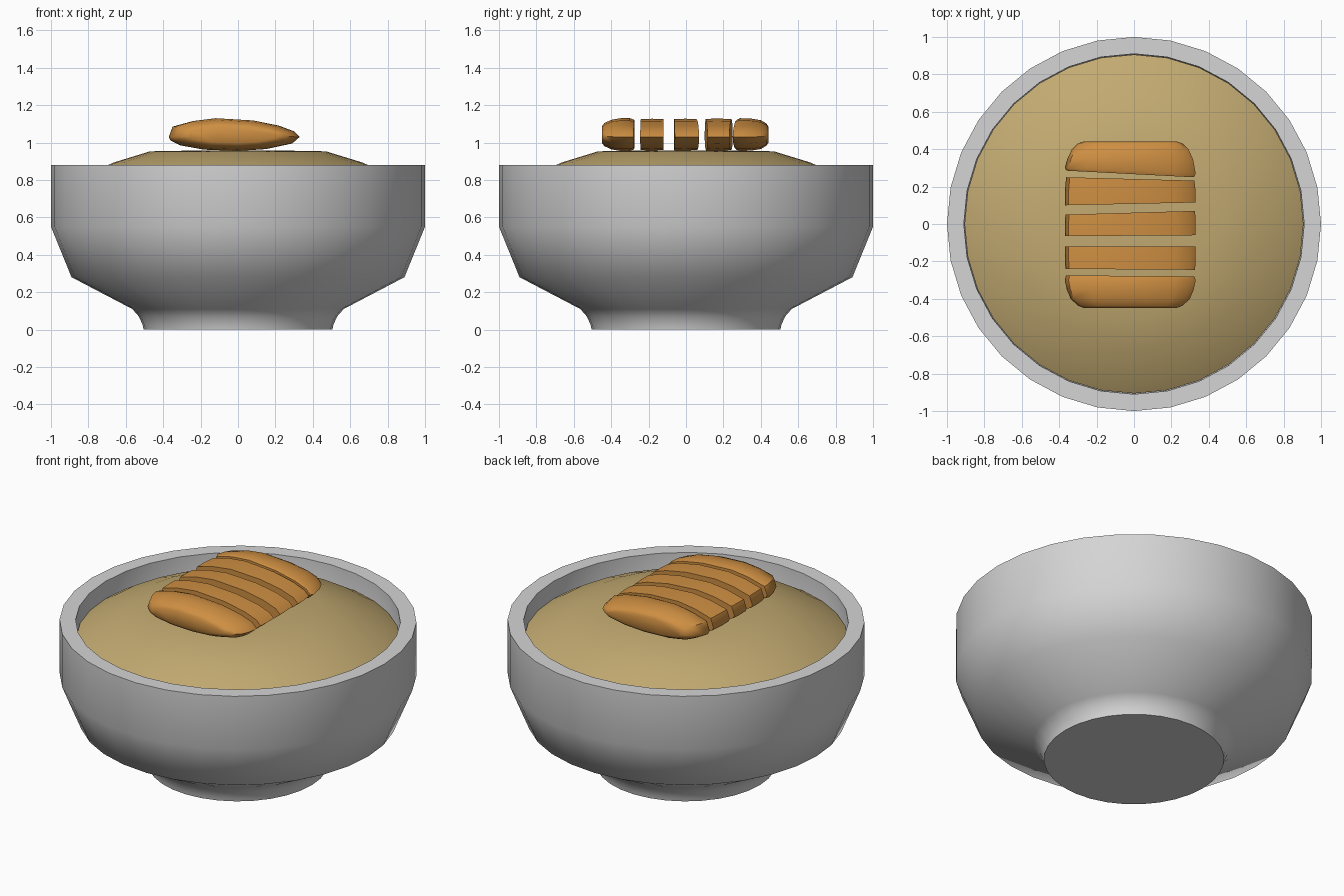
import bpy, math

if "Cube" in bpy.data.objects:
    bpy.data.objects.remove(bpy.data.objects["Cube"])

SIDES = 32


def material(name, rgb):
    m = bpy.data.materials.new(name)
    m.diffuse_color = (*rgb, 1)
    m.use_nodes = True
    m.node_tree.nodes["Principled BSDF"].inputs["Base Color"].default_value = m.diffuse_color
    return m


GREY = material("bowl grey", (0.66, 0.66, 0.66))
SOUP = material("soup tan", (0.54, 0.40, 0.165))
BREAD = material("crust brown", (0.62, 0.275, 0.055))


def make(name, verts, faces, mat, angle):
    me = bpy.data.meshes.new(name)
    me.from_pydata(verts, [], faces)
    me.materials.append(mat)
    ob = bpy.data.objects.new(name, me)
    bpy.context.collection.objects.link(ob)
    bpy.ops.object.select_all(action='DESELECT')
    ob.select_set(True)
    bpy.context.view_layer.objects.active = ob
    bpy.ops.object.mode_set(mode='EDIT')
    bpy.ops.mesh.select_all(action='SELECT')
    bpy.ops.mesh.normals_make_consistent(inside=False)
    bpy.ops.object.mode_set(mode='OBJECT')
    bpy.ops.object.shade_smooth_by_angle(angle=math.radians(angle))
    return ob


def loft(name, rings, mat, angle):
    """Skin equal-length rings of points and cap both ends."""
    n = len(rings[0])
    verts = [p for r in rings for p in r]
    faces = [(k * n + i, k * n + (i + 1) % n, (k + 1) * n + (i + 1) % n, (k + 1) * n + i)
             for k in range(len(rings) - 1) for i in range(n)]
    faces += [tuple(range(n)), tuple(range((len(rings) - 1) * n, len(rings) * n))]
    return make(name, verts, faces, mat, angle)


def lathe(name, profile, mat, angle):
    rings = [[(r * math.cos(2 * math.pi * i / SIDES), r * math.sin(2 * math.pi * i / SIDES), z)
              for i in range(SIDES)] for r, z in profile]
    return loft(name, rings, mat, angle)


# Bowl: foot, flared body, rim and inner wall
lathe("bowl", [(0.505, 0), (0.51, 0.025), (0.53, 0.07), (0.565, 0.11), (0.89, 0.28),
               (1.0, 0.55), (1.0, 0.88), (0.91, 0.88), (0.905, 0.55), (0.8, 0.35),
               (0.5, 0.2)], GREY, 60)

# Soup: shallow dome
lathe("soup", [(0.906, 0.70), (0.906, 0.775), (0.83, 0.822), (0.66, 0.895),
               (0.47, 0.953), (0.2, 0.958)], SOUP, 40)

# Bread slices: lens-shaped cross-section in x, z
LENS = [(-0.37, 1.03), (-0.35, 1.085), (-0.24, 1.115), (-0.12, 1.13), (0.08, 1.118),
        (0.22, 1.09), (0.30, 1.06), (0.33, 1.03), (0.29, 0.995), (0.15, 0.965),
        (0.0, 0.955), (-0.18, 0.962), (-0.31, 0.985), (-0.36, 1.01)]


def bread(name, sections, bow=0.0):
    """Each section: y at left end, y at right end, x scale, z scale.
    bow pulls the ends towards y = 0."""
    rings = []
    for ya, yb, sx, sz in sections:
        ring = []
        for x, z in LENS:
            t = (x + 0.37) / 0.7
            y = ya + (yb - ya) * t - bow * (2 * t - 1) ** 4
            ring.append((-0.02 + (x + 0.02) * sx, y, 1.042 + (z - 1.042) * sz))
        rings.append(ring)
    loft(name, rings, BREAD, 50)


bread("bread_slice_back", [(0.285, 0.25, 0.97, 0.9), (0.30, 0.27, 1.0, 1.0),
                           (0.35, 0.345, 0.96, 0.98), (0.40, 0.40, 0.89, 0.88),
                           (0.43, 0.43, 0.80, 0.68), (0.44, 0.44, 0.72, 0.5)])
bread("bread_slice_2", [(0.10, 0.115, 1.0, 0.96), (0.17, 0.17, 1.0, 0.98),
                        (0.25, 0.232, 0.98, 0.95)])
bread("bread_slice_3", [(-0.065, -0.06, 1.0, 0.96), (0.0, 0.0, 1.0, 0.97),
                        (0.05, 0.07, 0.99, 0.94)])
bread("bread_slice_4", [(-0.24, -0.245, 0.99, 0.95), (-0.18, -0.18, 1.0, 0.97),
                        (-0.12, -0.12, 1.0, 0.94)])
bread("bread_slice_front", [(-0.45, -0.45, 0.70, 0.5), (-0.437, -0.437, 0.80, 0.7),
                            (-0.40, -0.40, 0.91, 0.9), (-0.35, -0.35, 0.97, 1.0),
                            (-0.30, -0.30, 1.0, 1.0), (-0.275, -0.28, 0.98, 0.9)])
